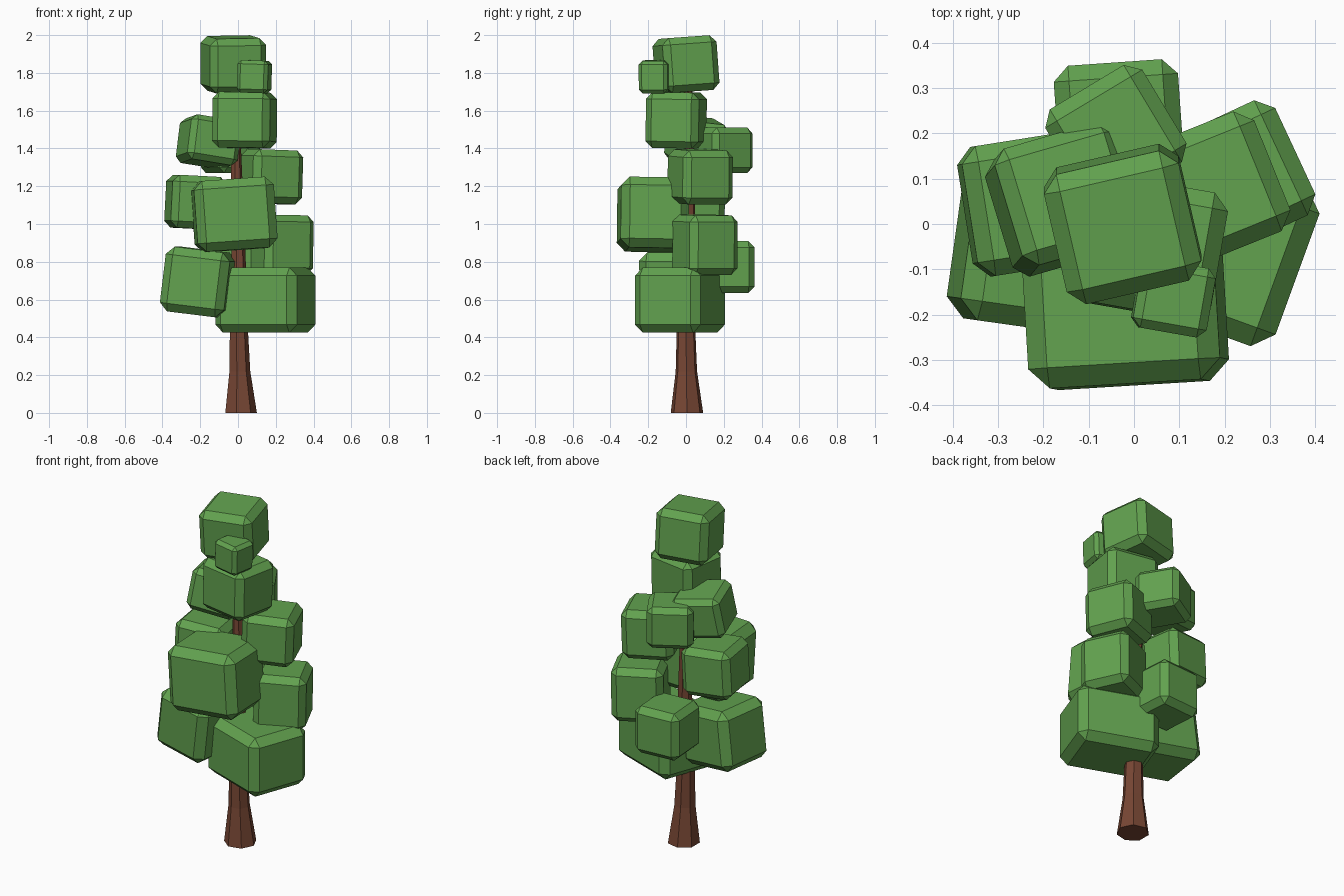
import bpy, bmesh, math
from mathutils import Euler, Matrix, Vector

if "Cube" in bpy.data.objects:
    bpy.data.objects.remove(bpy.data.objects["Cube"])


def material(name, rgb):
    m = bpy.data.materials.new(name)
    m.diffuse_color = (*rgb, 1)
    m.use_nodes = True
    m.node_tree.nodes["Principled BSDF"].inputs["Base Color"].default_value = m.diffuse_color
    return m


LEAF = material("leaf green", (0.122, 0.361, 0.078))
BARK = material("bark brown", (0.185, 0.062, 0.034))


def finish(name, bm, mat):
    bmesh.ops.recalc_face_normals(bm, faces=bm.faces)
    mesh = bpy.data.meshes.new(name)
    bm.to_mesh(mesh)
    bm.free()
    mesh.materials.append(mat)
    ob = bpy.data.objects.new(name, mesh)
    bpy.context.collection.objects.link(ob)
    return ob


def leaf_block(name, centre, size, tilt):
    """Chamfered foliage block, tilt in degrees about x, y, z."""
    bm = bmesh.new()
    bmesh.ops.create_cube(bm, size=1)
    bmesh.ops.scale(bm, vec=Vector(size), verts=bm.verts)
    bmesh.ops.bevel(bm, geom=bm.edges[:], offset=0.125 * min(size),
                    segments=1, profile=0.5, affect='EDGES')
    rot = Euler([math.radians(a) for a in tilt]).to_matrix().to_4x4()
    bmesh.ops.transform(bm, matrix=Matrix.Translation(centre) @ rot, verts=bm.verts)
    finish(name, bm, LEAF)


# Trunk: flared seven-sided rings (centre x, centre y, radius, height)
SIDES = 7
bm = bmesh.new()
rings = []
for cx, cy, r, z in [(0.012, 0.005, 0.088, 0), (0.007, 0.002, 0.058, 0.22),
                     (0.002, 0.0, 0.05, 0.45), (0.0, 0.01, 0.038, 0.9),
                     (-0.012, 0.018, 0.028, 1.4), (-0.015, 0.01, 0.02, 1.8)]:
    rings.append([bm.verts.new((cx + r * math.cos(2 * math.pi * i / SIDES),
                                cy + r * math.sin(2 * math.pi * i / SIDES), z))
                  for i in range(SIDES)])
for a, b in zip(rings, rings[1:]):
    for i in range(SIDES):
        j = (i + 1) % SIDES
        bm.faces.new((a[i], a[j], b[j], b[i]))
bm.faces.new(rings[0])
bm.faces.new(rings[-1])
finish("trunk", bm, BARK)

# Foliage, from the crown down
leaf_block("crown_leaves", (-0.025, 0.0, 1.845), (0.305, 0.295, 0.29), (4, -1, 13))
leaf_block("crown_small_leaves", (0.087, -0.163, 1.78), (0.165, 0.155, 0.172), (0, 2, -10))
leaf_block("upper_leaves", (0.035, -0.052, 1.55), (0.31, 0.285, 0.295), (-1, 0.5, -10))
leaf_block("upper_left_leaves", (-0.155, 0.055, 1.435), (0.28, 0.27, 0.24), (-6, 9, 16))
leaf_block("upper_back_leaves", (-0.04, 0.195, 1.39), (0.25, 0.25, 0.24), (0, 0, 31))
leaf_block("upper_right_leaves", (0.17, 0.075, 1.25), (0.285, 0.285, 0.285), (0, 2, 22))
leaf_block("middle_left_leaves", (-0.225, 0.045, 1.115), (0.29, 0.29, 0.28), (0, 3, 9))
leaf_block("middle_front_leaves", (-0.02, -0.175, 1.05), (0.425, 0.36, 0.375), (-1, -4, 3.5))
leaf_block("middle_right_leaves", (0.225, 0.1, 0.89), (0.285, 0.28, 0.315), (0, 1, 25))
leaf_block("lower_right_leaves", (0.145, -0.032, 0.597), (0.46, 0.37, 0.345), (0, 0, -20))
leaf_block("lower_left_leaves", (-0.21, -0.055, 0.693), (0.345, 0.35, 0.345), (0, 7, -8))
leaf_block("lower_back_leaves", (-0.033, 0.222, 0.773), (0.275, 0.27, 0.275), (0, 0, 4))
